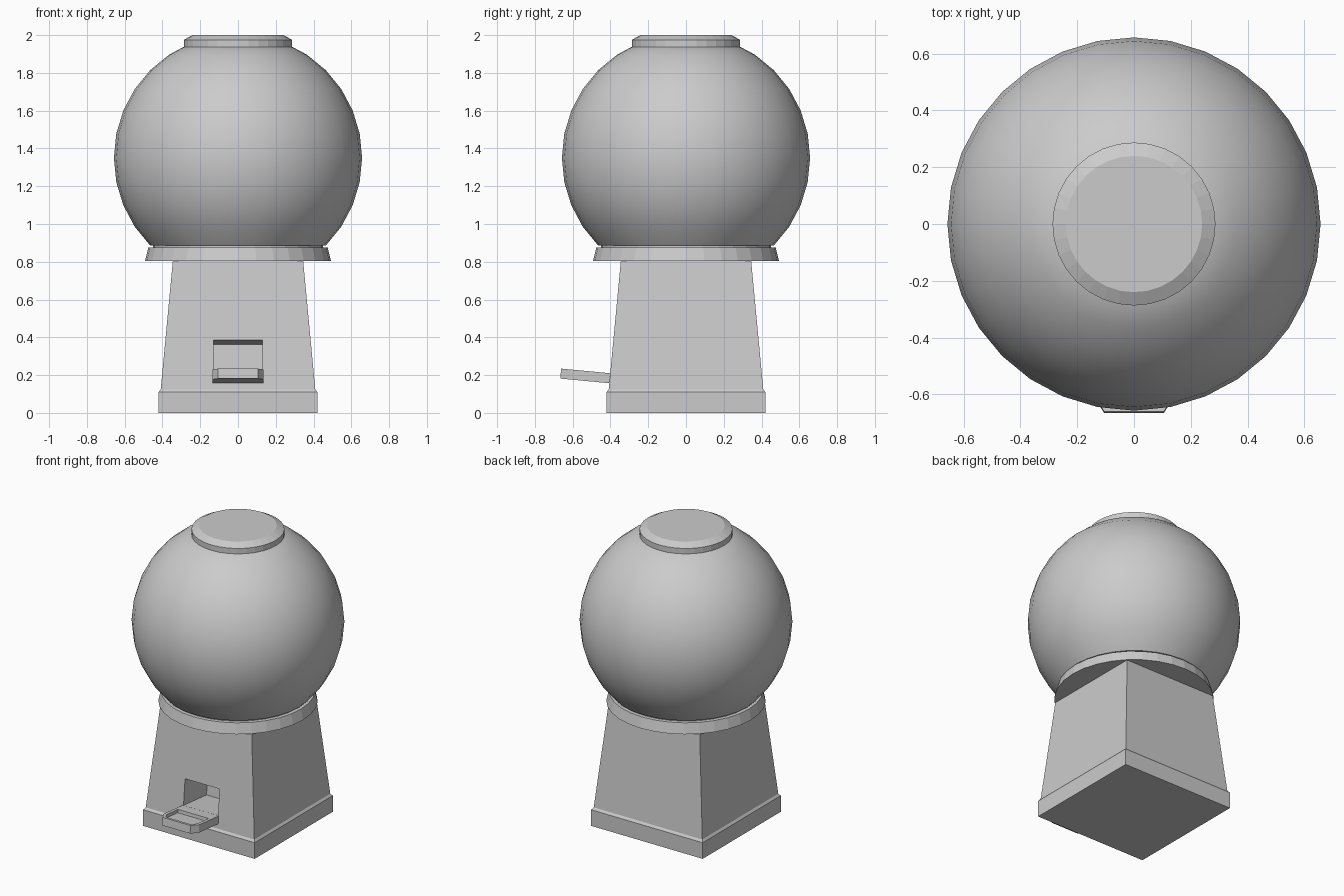
import bpy, bmesh
from math import sin, cos, pi, radians, sqrt, atan2
from mathutils import Matrix

if "Cube" in bpy.data.objects:
    bpy.data.objects.remove(bpy.data.objects["Cube"])


def finish(name, bm, matrix=None, smooth=False):
    bmesh.ops.recalc_face_normals(bm, faces=bm.faces)
    mesh = bpy.data.meshes.new(name)
    bm.to_mesh(mesh)
    bm.free()
    obj = bpy.data.objects.new(name, mesh)
    bpy.context.collection.objects.link(obj)
    if matrix:
        obj.matrix_world = matrix
    if smooth:
        bpy.ops.object.select_all(action='DESELECT')
        obj.select_set(True)
        bpy.context.view_layer.objects.active = obj
        bpy.ops.object.shade_smooth_by_angle(angle=radians(30))
    return obj


def loft(name, rings, matrix=None, smooth=False):
    """Join equal-length rings of points and close both ends."""
    bm = bmesh.new()
    loops = [[bm.verts.new(p) for p in ring] for ring in rings]
    n = len(loops[0])
    for a, b in zip(loops, loops[1:]):
        for i in range(n):
            j = (i + 1) % n
            bm.faces.new((a[i], a[j], b[j], b[i]))
    bm.faces.new(loops[0])
    bm.faces.new(loops[-1])
    return finish(name, bm, matrix, smooth)


def lathe(name, profile, sides=32, phase=0.0, smooth=False):
    return loft(name, [[(r * cos(phase + 2 * pi * i / sides),
                         r * sin(phase + 2 * pi * i / sides), z)
                        for i in range(sides)] for r, z in profile], smooth=smooth)


def cut(obj, cutter):
    cutter.hide_render = True
    cutter.hide_viewport = True
    cutter.display_type = 'WIRE'
    mod = obj.modifiers.new("cut", 'BOOLEAN')
    mod.object = cutter
    mod.solver = 'EXACT'


# Square tapered pedestal with plinth
half_sizes = [(0.42, 0), (0.42, 0.11), (0.409, 0.125), (0.345, 0.805)]
pedestal = lathe("pedestal", [(h * sqrt(2), z) for h, z in half_sizes], 4, pi / 4)

# Collar under the globe
lathe("collar", [(0.492, 0.805), (0.475, 0.875), (0.45, 0.875), (0.45, 0.887)])

# Globe, cut off at the collar and under the lid
R, step = 0.657, pi / 16
lathe("globe", [(R * cos(k * step), 1.35 + R * sin(k * step)) for k in range(-4, 7)],
      smooth=True)

# Lid
lathe("lid", [(0.287, 1.935), (0.287, 1.975), (0.24, 2.0)])

# Chute opening and tray share a frame square to the sloping front face
frame = (Matrix.Translation((0, -0.402, 0.21))
         @ Matrix.Rotation(-atan2(0.064, 0.68), 4, 'X'))


def prism(name, outline, z0, z1):
    pts = outline + [(-x, y) for x, y in reversed(outline)]
    return loft(name, [[(x, y, z) for x, y in pts] for z in (z0, z1)], frame)


cut(pedestal, prism("chute_cutter", [(0.13, 0.25), (0.13, -0.1)], 0, 0.176))

# Tray with chamfered corners and a shallow catch recess
tray = prism("tray", [(0.136, 0.0), (0.136, -0.21), (0.105, -0.26)], -0.053, 0)
cut(tray, prism("recess_cutter", [(0.115, -0.08), (0.115, -0.203), (0.093, -0.24)],
                -0.022, 0.05))
